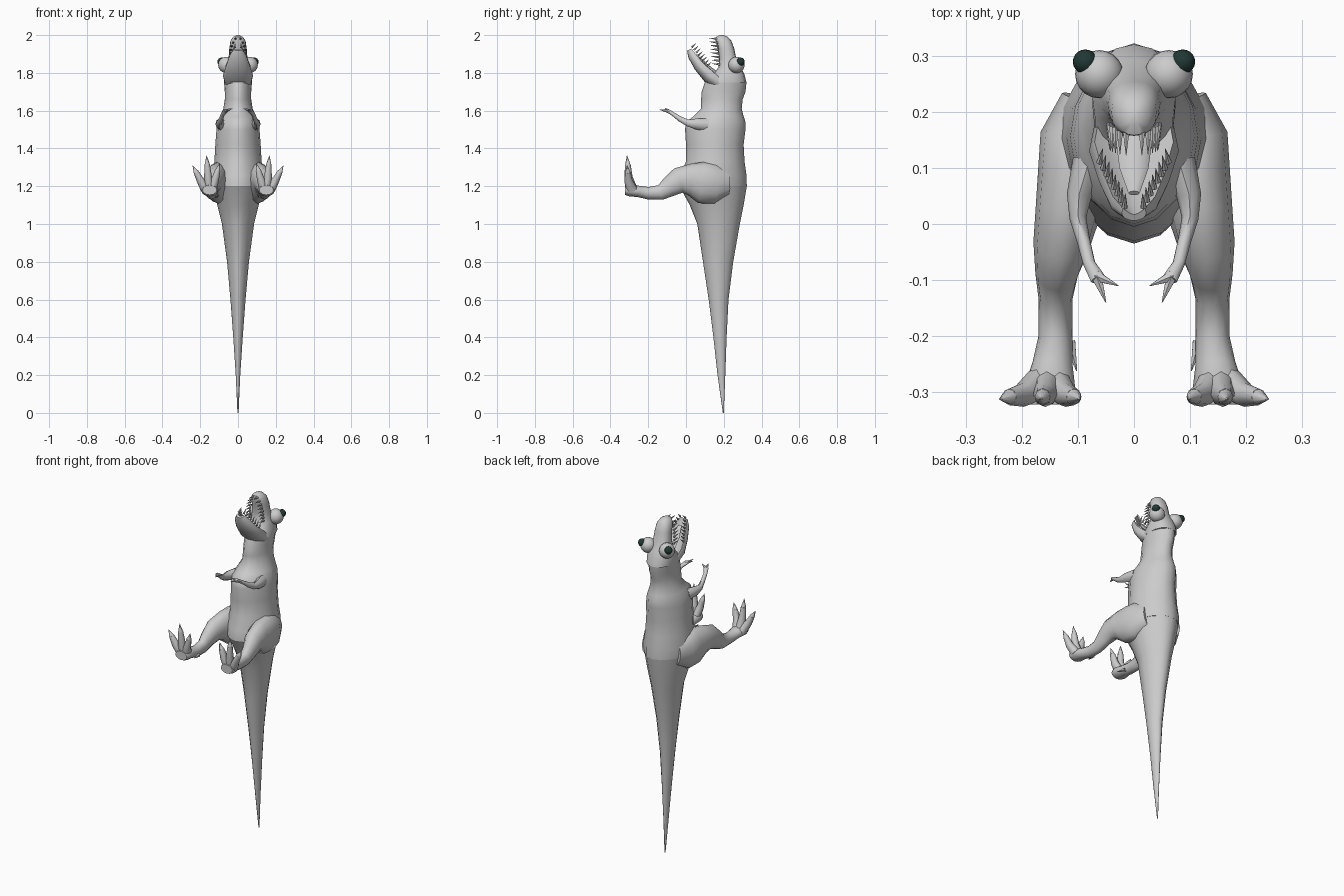
import bpy, bmesh, math
from mathutils import Vector, Matrix

cube = bpy.data.objects.get("Cube")
if cube:
    bpy.data.objects.remove(cube, do_unlink=True)


def material(name, rgb):
    m = bpy.data.materials.new(name)
    m.use_nodes = True
    m.diffuse_color = (*rgb, 1)
    m.node_tree.nodes["Principled BSDF"].inputs["Base Color"].default_value = (*rgb, 1)
    return m


GREY = material("skin grey", (0.6, 0.6, 0.6))
DARK = material("pupil dark green", (0.015, 0.04, 0.034))


def finish(name, bm, mat=GREY, mirror=False, angle=50):
    bmesh.ops.recalc_face_normals(bm, faces=bm.faces)
    mesh = bpy.data.meshes.new(name)
    bm.to_mesh(mesh)
    bm.free()
    mesh.materials.append(mat)
    ob = bpy.data.objects.new(name, mesh)
    bpy.context.collection.objects.link(ob)
    bpy.ops.object.select_all(action="DESELECT")
    ob.select_set(True)
    bpy.context.view_layer.objects.active = ob
    bpy.ops.object.shade_smooth_by_angle(angle=math.radians(angle))
    if mirror:
        mod = ob.modifiers.new("Mirror", "MIRROR")
        mod.use_mirror_merge = False
    return ob


def loft(bm, stations, sides=12, axis=None, power=1.0, trough=False):
    """Skin rings given as (x, y, z, half width, half height)."""
    pts = [Vector(s[:3]) for s in stations]
    rings = []
    for i, (p, s) in enumerate(zip(pts, stations)):
        t = axis or (pts[min(i + 1, len(pts) - 1)] - pts[max(i - 1, 0)]).normalized()
        side = Vector((1, 0, 0))
        side = (side - t * side.dot(t)).normalized()
        up = t.cross(side)
        ring = []
        for k in range(sides):
            a = 2 * math.pi * k / sides
            c, d = math.cos(a), math.sin(a)
            u = math.copysign(abs(c) ** power, c)
            v = math.copysign(abs(d) ** power, d)
            if trough and d > 0.01:
                u, v = c * 0.95, 0.9 * abs(c) ** 1.5 - 0.25
            ring.append(bm.verts.new(p + side * u * s[3] + up * v * s[4]))
        rings.append(ring)
    for a, b in zip(rings, rings[1:]):
        for k in range(sides):
            n = (k + 1) % sides
            bm.faces.new((a[k], a[n], b[n], b[k]))
    bm.faces.new(rings[0])
    bm.faces.new(rings[-1])


def spike(bm, base, tip, r, sides=6):
    """Tapered claw or tooth between two points."""
    base, tip = Vector(base), Vector(tip)
    d = tip - base
    m = Matrix.Translation((base + tip) / 2) @ d.to_track_quat("Z", "Y").to_matrix().to_4x4()
    bmesh.ops.create_cone(bm, cap_ends=True, segments=sides, radius1=r,
                          radius2=r * 0.08, depth=d.length, matrix=m)


def ball(name, centre, r, mat):
    bm = bmesh.new()
    bmesh.ops.create_uvsphere(bm, u_segments=20, v_segments=12, radius=r,
                              matrix=Matrix.Translation(centre))
    return finish(name, bm, mat, mirror=True)


# Trunk: height, belly y, back y, half width
UP = Vector((0, 0, 1))


def trunk(name, rows, power):
    bm = bmesh.new()
    loft(bm, [(0, (f + b) / 2, z, w, (b - f) / 2) for z, f, b, w in rows],
         sides=16, axis=UP, power=power)
    return finish(name, bm)


trunk("tail", [(0, .195, .2, .003), (.2, .167, .208, .012), (.4, .145, .215, .025),
               (.6, .12, .225, .04), (.8, .09, .25, .058), (1, .06, .285, .085),
               (1.1, .02, .305, .11), (1.2, -.035, .322, .135)], 1.15)
trunk("body", [(1.2, -.035, .322, .135), (1.26, -.03, .32, .14), (1.33, 0, .31, .125),
               (1.42, 0, .305, .12), (1.5, -.005, .315, .114), (1.54, 0, .315, .108),
               (1.57, .04, .305, .095), (1.61, .08, .295, .078), (1.66, .08, .3, .07),
               (1.7, .083, .315, .07), (1.75, .1, .32, .074)], 1.1)
trunk("skull_and_snout", [(1.75, .1, .32, .074), (1.79, .14, .31, .074),
                          (1.83, .172, .292, .062), (1.88, .175, .265, .05),
                          (1.93, .168, .255, .046), (1.97, .157, .24, .04),
                          (1.99, .158, .222, .026), (2, .178, .2, .008)], 0.85)

# Open lower jaw with hollow floor
bm = bmesh.new()
JAW = [(0, .18, 1.745, .07, .04), (0, .13, 1.785, .08, .045), (0, .075, 1.84, .062, .036),
       (0, .036, 1.895, .043, .028), (0, .02, 1.925, .022, .016)]
loft(bm, JAW, sides=16, trough=True)
finish("lower_jaw", bm)

# Tongue
bm = bmesh.new()
loft(bm, [(0, .17, 1.785, .035, .014), (0, .1, 1.845, .026, .01), (0, .055, 1.895, .01, .005)], 8)
finish("tongue", bm)

# Teeth rows
bm = bmesh.new()
for i in range(8):
    t = i / 7
    x, z = .044 - .03 * t ** 3, 1.845 + .135 * t
    spike(bm, (x, .18 - .012 * t, z), (x, .137 - .015 * t, z + .004), .007)
finish("upper_teeth", bm, mirror=True, angle=30)
bm = bmesh.new()
for i in range(8):
    t = i / 7
    x, y, z = .062 - .045 * t, .11 - .08 * t, 1.835 + .1 * t
    spike(bm, (x, y, z), (x * .9, y + .024, z + .022), .006)
finish("lower_teeth", bm, mirror=True, angle=30)

# Bulging eyes
ball("eyeballs", (.062, .267, 1.842), .043, GREY)
ball("pupils", (.087, .289, 1.859), .022, DARK)

# Legs
bm = bmesh.new()
loft(bm, [(.08, .22, 1.22, .05, .07), (.1, .15, 1.215, .068, .11), (.11, .08, 1.22, .062, .11),
          (.118, .02, 1.235, .058, .085), (.13, -.04, 1.23, .05, .068),
          (.138, -.09, 1.195, .038, .053), (.14, -.135, 1.167, .03, .04),
          (.14, -.2, 1.163, .03, .033), (.145, -.25, 1.172, .036, .03),
          (.15, -.295, 1.18, .046, .034), (.15, -.322, 1.18, .038, .026)])
finish("legs", bm, mirror=True)

# Toes with claws
bm = bmesh.new()
for tx, tz in ((.222, 1.275), (.163, 1.315), (.107, 1.285)):
    root = Vector((.15 + (tx - .15) * .3, -.285, 1.18))
    end = Vector((tx, -.308, tz))
    mid = root.lerp(end, .5) + Vector((0, -.008, 0))
    loft(bm, [(*root, .025, .03), (*mid, .021, .022), (*end, .014, .015)], 8)
    spike(bm, end, end + (end - root) * .35 + Vector((0, .004, 0)), .014, 8)
spike(bm, (.115, -.21, 1.15), (.102, -.262, 1.155), .012)
finish("toes", bm, mirror=True)

# Small arms with two fingers
bm = bmesh.new()
loft(bm, [(.08, .11, 1.525, .03, .035), (.098, .05, 1.53, .022, .028),
          (.1, .01, 1.535, .015, .018), (.09, -.03, 1.555, .012, .014),
          (.08, -.07, 1.583, .011, .01), (.064, -.098, 1.6, .014, .01)], 8)
for tip in ((.028, -.11, 1.612), (.05, -.14, 1.605)):
    spike(bm, (.067, -.093, 1.598), tip, .011)
finish("arms", bm, mirror=True)
